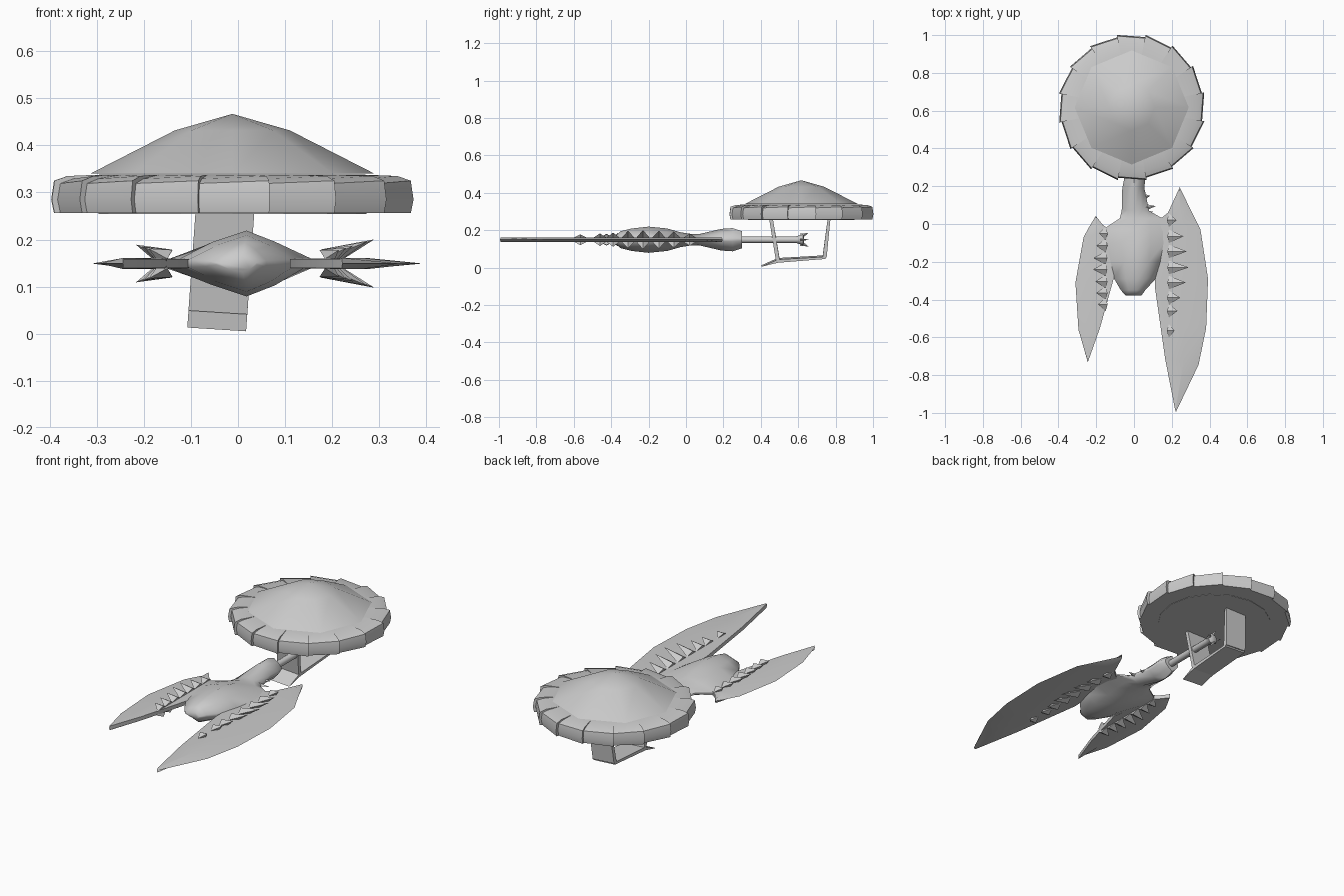
import bpy, bmesh, math
from mathutils import Vector

if "Cube" in bpy.data.objects:
    bpy.data.objects.remove(bpy.data.objects["Cube"])

grey = bpy.data.materials.new("grey_metal")
grey.diffuse_color = (0.6, 0.6, 0.6, 1)
grey.use_nodes = True
grey.node_tree.nodes["Principled BSDF"].inputs["Base Color"].default_value = grey.diffuse_color


def build(name, verts, faces, smooth=None):
    mesh = bpy.data.meshes.new(name)
    mesh.from_pydata(verts, [], faces)
    bm = bmesh.new()
    bm.from_mesh(mesh)
    bmesh.ops.recalc_face_normals(bm, faces=bm.faces)
    bm.to_mesh(mesh)
    bm.free()
    mesh.materials.append(grey)
    ob = bpy.data.objects.new(name, mesh)
    bpy.context.collection.objects.link(ob)
    if smooth:
        bpy.ops.object.select_all(action='DESELECT')
        ob.select_set(True)
        bpy.context.view_layer.objects.active = ob
        bpy.ops.object.shade_smooth_by_angle(angle=math.radians(smooth))
    return ob


def loft(name, rings, smooth=None):
    """Skin a list of equal-length rings and cap both ends."""
    n = len(rings[0])
    verts = [v for r in rings for v in r]
    faces = [(k * n + i, k * n + (i + 1) % n, (k + 1) * n + (i + 1) % n, (k + 1) * n + i)
             for k in range(len(rings) - 1) for i in range(n)]
    faces += [tuple(range(n))[::-1], tuple(range(len(verts) - n, len(verts)))]
    return build(name, verts, faces, smooth)


def spikes(name, pairs, radius):
    """Four-sided spikes, one per (base, tip) pair."""
    verts, faces = [], []
    for base, tip in pairs:
        base, tip = Vector(base), Vector(tip)
        axis = (tip - base).normalized()
        side = axis.cross(Vector((0, 1, 0))).normalized()
        fwd = axis.cross(side)
        s = len(verts)
        verts += [base + fwd * radius, base + side * radius * 0.6,
                  base - fwd * radius, base - side * radius * 0.6, tip]
        faces += [(s + i, s + (i + 1) % 4, s + 4) for i in range(4)] + [(s + 3, s + 2, s + 1, s)]
    build(name, verts, faces)


# Shield
CX, CY = -0.012, 0.617


def polar(r, a, z):
    return (CX + r * math.cos(a), CY + r * math.sin(a), z)


# dome: octagon with one middle ring and a peak
eighth = [i * math.pi / 4 for i in range(8)]
verts = [polar(0.302, a, 0.34) for a in eighth] + [polar(0.122, a, 0.432) for a in eighth]
verts.append((CX, CY, 0.467))
faces = [(i, (i + 1) % 8, 8 + (i + 1) % 8, 8 + i) for i in range(8)]
faces += [(8 + i, 8 + (i + 1) % 8, 16) for i in range(8)] + [tuple(range(8))[::-1]]
build("shield_dome", verts, faces, 50)

# rim: sixteen overlapping plates, each stepping slightly outwards
step = math.tau / 16
for k in range(16):
    rings = []
    for t, dr, dz in ((-0.02, 0.0, 0.0), (1.02, 0.012, 0.006)):
        a = (k + t - 0.5) * step + math.pi / 2
        rings.append([polar(r, a, z) for r, z in
                      ((0.28, 0.338), (0.345 + dr, 0.329 + dz), (0.374 + dr, 0.319 + dz),
                       (0.38 + dr, 0.285), (0.374 + dr, 0.256), (0.28, 0.256))])
    loft("rim_plate_%02d" % (k + 1), rings, 50)

# flat back of the shield
loft("shield_back", [[polar(0.285, i * math.tau / 16, z) for i in range(16)]
                     for z in (0.254, 0.334)])


# carrying bracket: flat straps given by their side outline (y, z)
def strap(name, outline):
    ring = []
    for x0, tilt in ((-0.107, 0.004), (0.018, -0.004)):
        ring.append([(x0 + 0.07 * (z - 0.02), y, z + tilt * (z < 0.2)) for y, z in outline])
    loft(name, ring)


strap("front_strap", ((0.445, 0.258), (0.465, 0.258), (0.5, 0.048), (0.48, 0.045)))
strap("back_strap", ((0.757, 0.258), (0.772, 0.258), (0.752, 0.058), (0.73, 0.055)))
strap("grip_plate", ((0.405, 0.009), (0.492, 0.03), (0.745, 0.05), (0.748, 0.062), (0.49, 0.047)))

# Axe
Z = 0.149


def section(y, left, right, h, ridge=None):
    """Lens-shaped ring across the body at y."""
    c = (left + right) / 2 if ridge is None else ridge
    half = [(left, 0.14), ((left + c) / 2, 0.66), (c, 1), ((right + c) / 2, 0.66), (right, 0.14)]
    return [(x, y, Z + h * f) for x, f in half] + [(x, y, Z - h * f) for x, f in half[::-1]]


# body with neck and collar in one smooth hull
loft("axe_body", [section(*s) for s in (
    (-0.378, -0.045, 0.04, 0.018, 0.01), (-0.35, -0.07, 0.06, 0.045, 0.015),
    (-0.29, -0.105, 0.115, 0.06, 0.018), (-0.2, -0.125, 0.14, 0.07, 0.018),
    (-0.1, -0.15, 0.16, 0.06, 0.015), (-0.03, -0.165, 0.165, 0.04, 0.01),
    (0.03, -0.075, 0.15, 0.03, 0.01), (0.07, -0.065, 0.08, 0.03, 0.005),
    (0.19, -0.062, 0.055, 0.058, 0.0), (0.25, -0.05, 0.06, 0.062, 0.0),
    (0.3, -0.04, 0.045, 0.045, 0.0))], 60)

# shaft with flared end
loft("shaft", [[(0.005 + r * math.cos(i * math.tau / 8), y, Z + r * math.sin(i * math.tau / 8))
                for i in range(8)]
               for y, r in ((0.28, 0.018), (0.59, 0.018), (0.625, 0.03), (0.632, 0.02))], 60)
spikes("pommel_spikes", [((0.005 + 0.02 * math.cos(a), 0.615, Z + 0.02 * math.sin(a)),
                          (0.005 + 0.036 * math.cos(a), 0.655, Z + 0.036 * math.sin(a)))
                         for a in eighth[::2]], 0.014)


# blades: thin plates with a sharpened outer edge
def blade(name, outer, inner):
    """Outer and inner are matching edge points from back to front."""
    rings = []
    for (ox, oy), (ix, iy) in zip(outer, inner):
        mx, my = ox + (ix - ox) * 0.45, oy + (iy - oy) * 0.45
        rings.append([(ox, oy, Z), (mx, my, Z + 0.012), (ix, iy, Z + 0.01),
                      (ix, iy, Z - 0.01), (mx, my, Z - 0.012)])
    loft(name, rings, 30)


blade("large_blade",
      ((0.242, 0.195), (0.295, 0.085), (0.352, -0.03), (0.392, -0.29), (0.382, -0.55),
       (0.342, -0.745), (0.222, -0.995)),
      ((0.24, 0.19), (0.18, 0.06), (0.13, 0.02), (0.11, -0.33), (0.14, -0.54),
       (0.165, -0.715), (0.218, -0.985)))
blade("small_blade",
      ((-0.202, 0.043), (-0.237, -0.015), (-0.267, -0.07), (-0.31, -0.31), (-0.294, -0.56),
       (-0.245, -0.73)),
      ((-0.2, 0.04), (-0.165, -0.005), (-0.13, -0.03), (-0.105, -0.28), (-0.18, -0.55),
       (-0.242, -0.725)))

# teeth along both blades, mirrored above and below
large_tips = ((0.225, 0.02), (0.262, -0.065), (0.28, -0.145), (0.29, -0.23), (0.275, -0.31),
              (0.245, -0.39), (0.23, -0.46), (0.215, -0.565))
small_tips = ((-0.185, -0.05), (-0.2, -0.115), (-0.215, -0.18), (-0.217, -0.24),
              (-0.205, -0.305), (-0.2, -0.365), (-0.19, -0.425))
for name, tips, base_x in (("large_blade_teeth", large_tips, 0.185),
                           ("small_blade_teeth", small_tips, -0.15)):
    spikes(name, [((base_x, y, Z + s * 0.01), (x, y, Z + s * (0.02 + 0.3 * abs(x - base_x))))
                  for x, y in tips for s in (1, -1)], 0.036)

# small barbs beside the neck
spikes("neck_barbs", [((0.04, y, Z), (x, y + 0.01, Z))
                      for x, y in ((0.085, 0.14), (0.115, 0.085), (0.1, 0.055))], 0.025)
